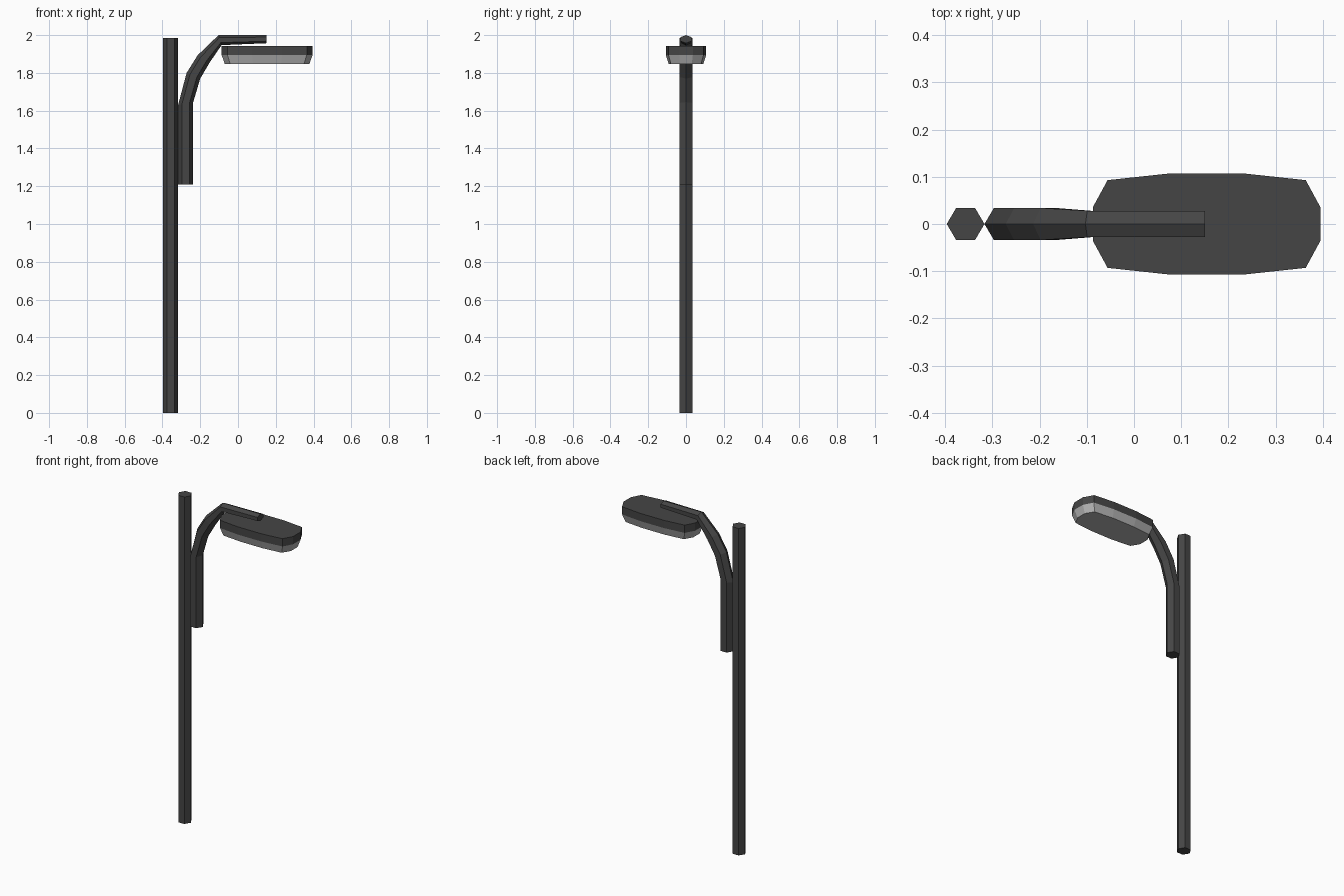
import bpy, bmesh, math

if "Cube" in bpy.data.objects:
    bpy.data.objects.remove(bpy.data.objects["Cube"])


def material(name, grey):
    m = bpy.data.materials.new(name)
    m.diffuse_color = (grey, grey, grey, 1)
    m.use_nodes = True
    m.node_tree.nodes["Principled BSDF"].inputs["Base Color"].default_value = m.diffuse_color
    return m


def loft(name, rings, mat):
    """Skin a list of equal-length vertex rings and cap both ends."""
    bm = bmesh.new()
    rows = [[bm.verts.new(p) for p in ring] for ring in rings]
    n = len(rows[0])
    for a, b in zip(rows, rows[1:]):
        for i in range(n):
            j = (i + 1) % n
            bm.faces.new((a[i], a[j], b[j], b[i]))
    bm.faces.new(rows[0][::-1])
    bm.faces.new(rows[-1])
    bmesh.ops.recalc_face_normals(bm, faces=bm.faces)
    mesh = bpy.data.meshes.new(name)
    bm.to_mesh(mesh)
    bm.free()
    mesh.materials.append(mat)
    obj = bpy.data.objects.new(name, mesh)
    bpy.context.collection.objects.link(obj)
    return obj


def hexagon(outer, inner, half_y):
    """Six-sided section spanning two points of the xz plane."""
    def at(t, y):
        return (outer[0] + (inner[0] - outer[0]) * t, y,
                outer[1] + (inner[1] - outer[1]) * t)
    return [at(0, 0), at(.25, half_y), at(.75, half_y),
            at(1, 0), at(.75, -half_y), at(.25, -half_y)]


dark = material("dark_metal", 0.06)
light = material("lamp_glass", 0.45)

# Upright pole
loft("pole", [hexagon((-0.397, z), (-0.317, z), 0.034) for z in (0, 1.985)], dark)

# Curved arm: outer point, inner point, half width
arm = [((-0.317, 1.21), (-0.237, 1.21), 0.034),
       ((-0.317, 1.63), (-0.237, 1.645), 0.034),
       ((-0.272, 1.80), (-0.20, 1.77), 0.034),
       ((-0.214, 1.893), (-0.15, 1.855), 0.034),
       ((-0.103, 2.0), (-0.087, 1.947), 0.028),
       ((0.15, 2.0), (0.15, 1.957), 0.028)]
loft("curved_arm", [hexagon(*s) for s in arm], dark)

# Lamp head outline: one quarter mirrored into twelve sides
quarter = [(0.241, 0.036), (0.21, 0.093), (0.08, 0.107)]
half = quarter + [(-x, y) for x, y in reversed(quarter)]
outline = half + [(x, -y) for x, y in reversed(half)]


def head_ring(z, sx=1, sy=1):
    return [(0.154 + x * sx, y * sy, z) for x, y in outline]


# Dark housing above, tapered glass below
loft("lamp_housing", [head_ring(1.895), head_ring(1.942)], dark)
loft("lamp_glass", [head_ring(1.848, 0.93, 0.86), head_ring(1.895)], light)
